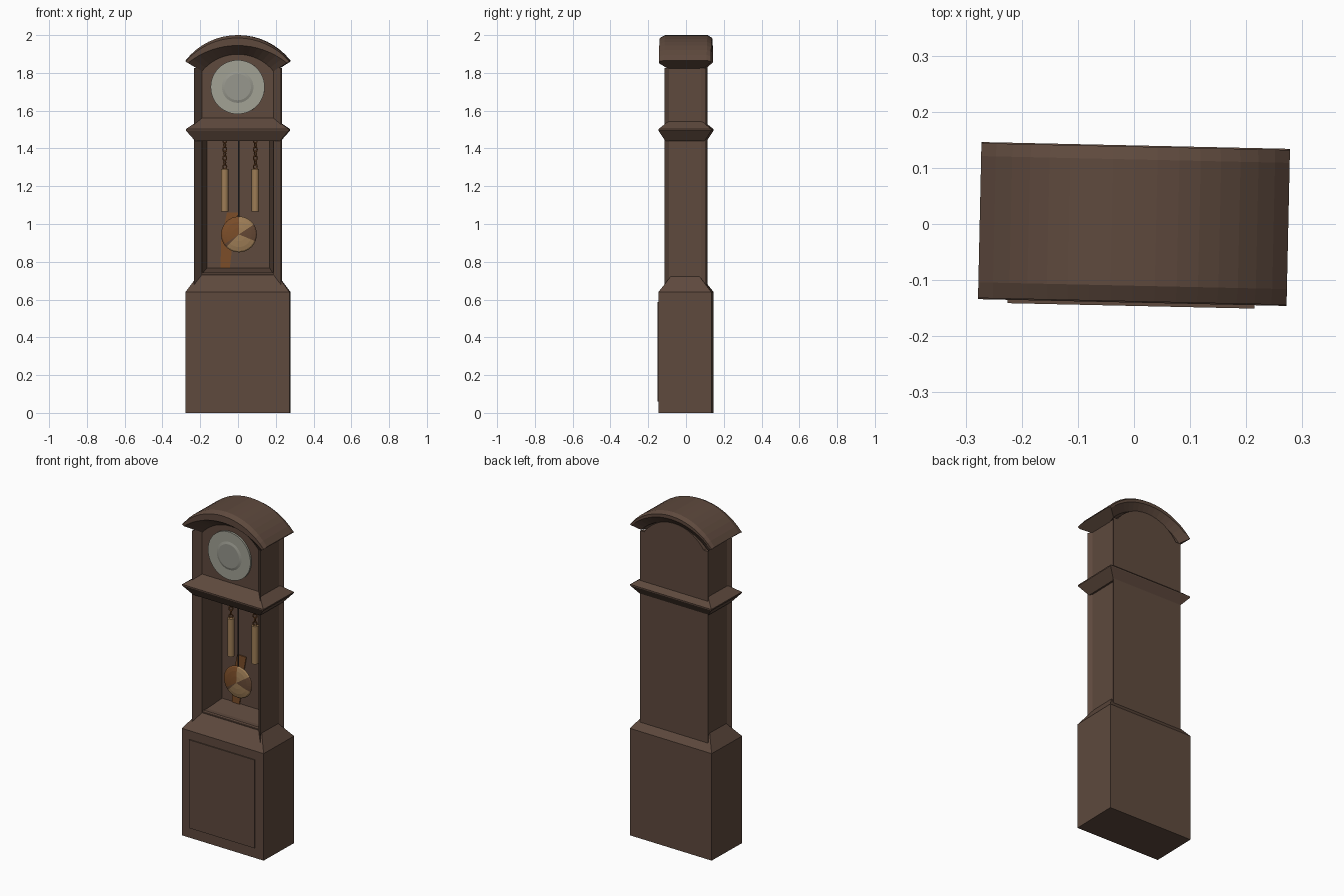
import bpy, bmesh, math
from mathutils import Matrix, Vector

if "Cube" in bpy.data.objects:
    bpy.data.objects.remove(bpy.data.objects["Cube"])


def material(name, rgb):
    m = bpy.data.materials.new(name)
    m.diffuse_color = (*rgb, 1)
    m.use_nodes = True
    m.node_tree.nodes["Principled BSDF"].inputs["Base Color"].default_value = m.diffuse_color
    return m


WOOD = material("dark_wood", (0.112, 0.067, 0.047))
SILVER = material("dial_silver", (0.36, 0.36, 0.30))
SILVER_DARK = material("dial_centre_silver", (0.31, 0.31, 0.265))
BRASS = material("brass", (0.35, 0.21, 0.095))
COPPER = material("copper", (0.20, 0.075, 0.022))
BRONZE = material("dull_bronze", (0.13, 0.065, 0.035))
IRON = material("dark_iron", (0.05, 0.04, 0.035))

TURN = Matrix.Rotation(math.radians(-1.26), 4, 'Z')   # the clock stands slightly turned


def finish(name, bm, *mats):
    bmesh.ops.recalc_face_normals(bm, faces=bm.faces)
    bm.transform(TURN)
    me = bpy.data.meshes.new(name)
    bm.to_mesh(me)
    bm.free()
    for m in mats:
        me.materials.append(m)
    ob = bpy.data.objects.new(name, me)
    bpy.context.collection.objects.link(ob)
    return ob


def skin(name, rings, mat, closed=True, loop=False):
    """Bridge a list of point rings; cap the ends unless the rings form a loop."""
    bm = bmesh.new()
    vs = [[bm.verts.new(p) for p in r] for r in rings]
    n = len(rings[0])
    for a, b in zip(vs, vs[1:]):
        for i in range(n):
            j = (i + 1) % n
            bm.faces.new((a[i], a[j], b[j], b[i]))
    bm.faces.new(vs[0])
    bm.faces.new(vs[-1])
    return finish(name, bm, mat)


def tiers(name, levels, mat):
    """Stacked rectangles (half width, half depth, z)."""
    return skin(name, [[(-w, -d, z), (w, -d, z), (w, d, z), (-w, d, z)]
                       for w, d, z in levels], mat)


def extrude_z(name, pts, z0, z1, mat):
    return skin(name, [[(x, y, z) for x, y in pts] for z in (z0, z1)], mat)


def extrude_y(name, pts, y0, y1, mat):
    return skin(name, [[(x, y, z) for x, z in pts] for y in (y0, y1)], mat)


def arc(hw, spring, top, n=16):
    """Points of a circular arch from left to right."""
    h = top - spring
    r = (hw * hw + h * h) / (2 * h)
    a = math.asin(hw / r)
    return [(r * math.sin(a * (2 * i / n - 1)),
             top - r + r * math.cos(a * (2 * i / n - 1))) for i in range(n + 1)]


def cylinder(name, x, y, z, r, length, mat, axis='Z', segs=24, r2=None):
    bm = bmesh.new()
    rot = Matrix.Rotation(math.radians(90), 4, 'X') if axis == 'Y' else Matrix()
    bmesh.ops.create_cone(bm, cap_ends=True, segments=segs, radius1=r,
                          radius2=r if r2 is None else r2, depth=length,
                          matrix=Matrix.Translation((x, y, z)) @ rot)
    return finish(name, bm, mat)


def mirrored(half):
    return half + [(-x, y) for x, y in reversed(half)]


# Base with sloping shoulder and raised front panel
tiers("base", [(.275, .14, 0), (.275, .14, .64), (.20, .06, .743)], WOOD)
extrude_y("base_panel", [(-.222, .06), (.218, .06), (.218, .588), (-.222, .588)],
          -.146, -.13, WOOD)

# Trunk with open niche in front and shallow panels at the sides
side = [(.23, .11), (.215, .085), (.215, -.085), (.23, -.11), (.19, -.07)]
extrude_z("trunk", mirrored(side + [(.165, .08)]), .64, 1.47, WOOD)
skin("niche_sill", [[(x, -.07, .70), (x, -.07, .735), (x, .09, .77), (x, .09, .70)]
                    for x in (-.188, .188)], WOOD)

# Cornice between trunk and hood
tiers("cornice", [(.225, .105, 1.44), (.273, .14, 1.495), (.273, .14, 1.502),
                  (.19, .07, 1.56)], WOOD)

# Hood body and arched wall
extrude_z("hood", mirrored(side), 1.5, 1.825, WOOD)
extrude_y("hood_arch_wall", arc(.21, 1.81, 1.93), -.07, .11, WOOD)

# Arched roof moulding: a profile (y, half width, spring, top) carried along the arch
roof_profile = [(-.065, .185, 1.805, 1.895), (-.138, .262, 1.852, 1.945),
                (-.138, .275, 1.86, 1.985), (-.11, .275, 1.866, 2.0),
                (.115, .275, 1.866, 2.0), (.138, .275, 1.86, 1.985),
                (.138, .268, 1.856, 1.965), (.105, .225, 1.828, 1.925)]
arcs = [[(x, y, z) for x, z in arc(hw, s, t)] for y, hw, s, t in roof_profile]
skin("roof", list(zip(*arcs)), WOOD)

# Dial
cylinder("dial", 0, -.074, 1.725, .143, .014, SILVER, 'Y', 48)
cylinder("dial_centre", 0, -.083, 1.725, .085, .005, SILVER_DARK, 'Y', 48, r2=.07)

# Weights on chains
for tag, x in (("left", -.071), ("right", .091)):
    cylinder(tag + "_weight", x, .032, 1.18, .019, .225, BRASS)
    bm = bmesh.new()
    for k in range(7):
        ang = math.radians(25 + 90 * (k % 2))
        M = Matrix.Translation((x, .032, 1.303 + k * .023)) @ Matrix.Rotation(ang, 4, 'Z')
        grid = []
        for i in range(10):
            a = i * math.tau / 10
            grid.append([])
            for j in range(5):
                b = j * math.tau / 5
                rad = 1 + .33 * math.cos(b)
                grid[-1].append(bm.verts.new(M @ Vector((
                    .011 * rad * math.cos(a), .004 * math.sin(b), .013 * rad * math.sin(a)))))
        for i in range(10):
            for j in range(5):
                p, q = grid[i], grid[(i + 1) % 10]
                bm.faces.new((p[j], q[j], q[(j + 1) % 5], p[(j + 1) % 5]))
    finish(tag + "_chain", bm, COPPER)

# Pendulum rod and domed bob, bob coloured in sectors
cylinder("pendulum_rod", .005, -.005, 1.24, .004, .42, IRON, segs=8)
bm = bmesh.new()
bmesh.ops.create_uvsphere(bm, u_segments=32, v_segments=8, radius=.095,
                          matrix=Matrix.Diagonal((1, 1, .17, 1)))
for f in bm.faces:
    c = f.calc_center_median()
    a = math.degrees(math.atan2(c.y, c.x)) % 360
    f.material_index = 1 if 90 < a < 215 else 0 if 35 < a < 90 or 225 < a < 335 else 2
bm.transform(Matrix.Translation((.005, -.007, .945)) @ Matrix.Rotation(math.radians(90), 4, 'X'))
finish("pendulum_bob", bm, BRASS, COPPER, BRONZE)

# Thin copper plate on the back of the niche
extrude_y("back_plate", [(-.095, .765), (-.045, .765), (-.03, .9), (0, 1.06),
                         (-.06, 1.06), (-.09, .92)], .074, .082, COPPER)
